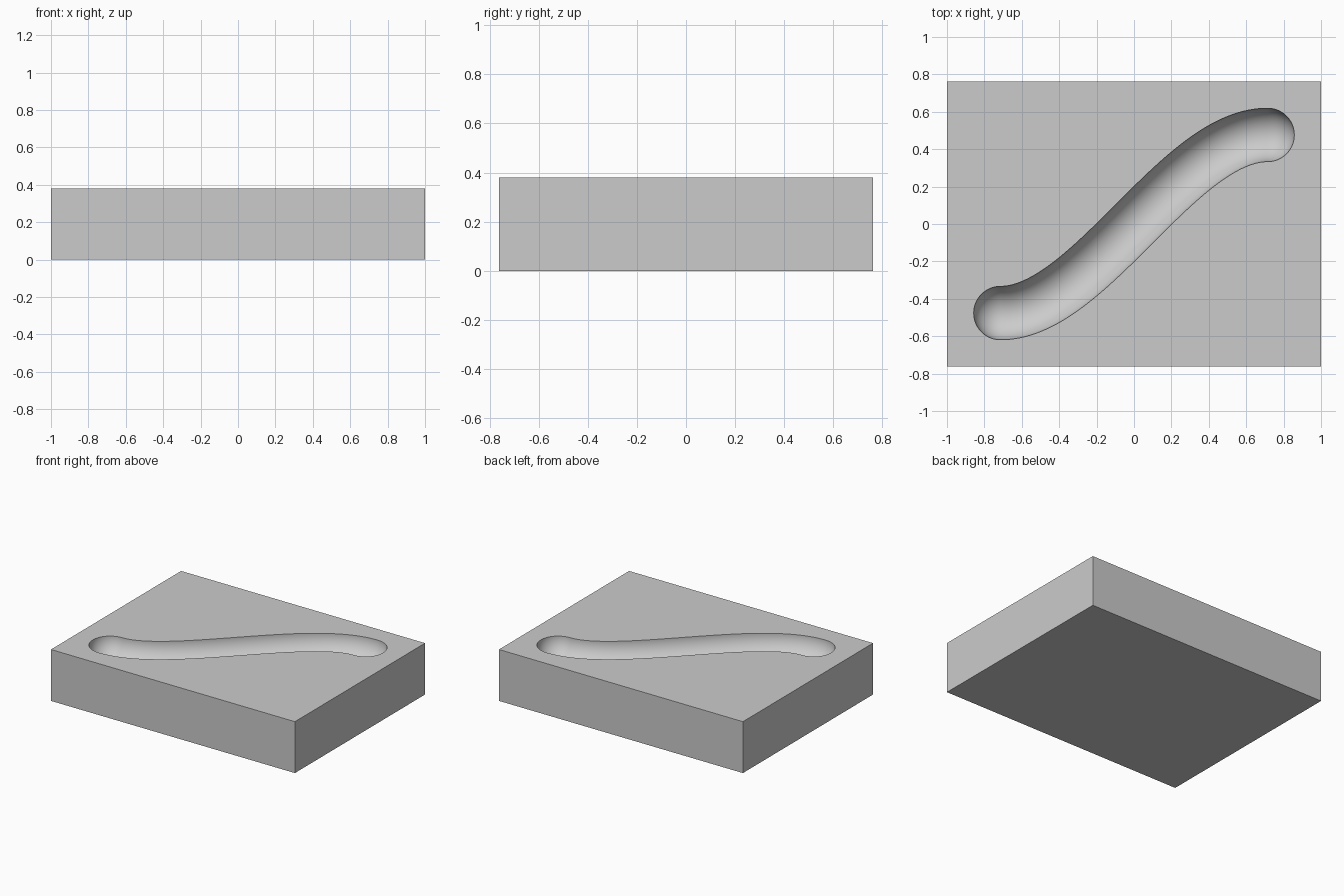
import bpy
import bmesh
from math import sin, cos, pi
from mathutils import Vector

if "Cube" in bpy.data.objects:
    bpy.data.objects.remove(bpy.data.objects["Cube"], do_unlink=True)

UNIT = 2 / 21
LENGTH, WIDTH, HEIGHT = 21 * UNIT, 16 * UNIT, 4 * UNIT
RADIUS = 1.5 * UNIT
END = Vector((7.5 * UNIT, 5 * UNIT, HEIGHT))
SIDES, STEPS, CAP_STEPS = 64, 72, 16
UP = Vector((0, 0, 1))

grey = bpy.data.materials.new("light_grey")
grey.use_nodes = True
grey.diffuse_color = (0.6, 0.6, 0.6, 1)
grey.node_tree.nodes["Principled BSDF"].inputs["Base Color"].default_value = (0.6, 0.6, 0.6, 1)


def add_object(name, bm):
    bmesh.ops.recalc_face_normals(bm, faces=bm.faces)
    mesh = bpy.data.meshes.new(name)
    bm.to_mesh(mesh)
    bm.free()
    mesh.materials.append(grey)
    obj = bpy.data.objects.new(name, mesh)
    bpy.context.collection.objects.link(obj)
    return obj


# Rectangular block
bm = bmesh.new()
bmesh.ops.create_cube(bm, size=1)
bmesh.ops.scale(bm, vec=(LENGTH, WIDTH, HEIGHT), verts=bm.verts)
bmesh.ops.translate(bm, vec=(0, 0, HEIGHT / 2), verts=bm.verts)
block = add_object("grooved_block", bm)

# S-shaped path as rings: (centre, tangent, radius), level at both ends
rings = []
for i in range(1, CAP_STEPS + 1):
    a = pi / 2 * (1 - i / (CAP_STEPS + 1))
    centre = Vector((-END.x - RADIUS * sin(a), -END.y, HEIGHT))
    rings.append((centre, Vector((1, 0, 0)), RADIUS * cos(a)))
for i in range(STEPS + 1):
    u = 2 * i / STEPS - 1
    centre = Vector((END.x * u, END.y * (3 * u - u ** 3) / 2, HEIGHT))
    tangent = Vector((END.x, END.y * 1.5 * (1 - u * u), 0)).normalized()
    rings.append((centre, tangent, RADIUS))
for centre, tangent, radius in reversed(rings[:CAP_STEPS]):
    rings.append((Vector((-centre.x, -centre.y, HEIGHT)), tangent, radius))

# Round-ended cutter swept along the path
bm = bmesh.new()
loops = []
for centre, tangent, radius in rings:
    side = UP.cross(tangent)
    angles = [2 * pi * (k + 0.5) / SIDES for k in range(SIDES)]
    loops.append([bm.verts.new(centre + radius * (side * cos(a) + UP * sin(a))) for a in angles])
for a, b in zip(loops, loops[1:]):
    for k in range(SIDES):
        n = (k + 1) % SIDES
        bm.faces.new((a[k], a[n], b[n], b[k]))
for loop, sign in ((loops[0], -1), (loops[-1], 1)):
    tip = bm.verts.new((sign * (END.x + RADIUS), sign * END.y, HEIGHT))
    for k in range(SIDES):
        bm.faces.new((loop[k], loop[(k + 1) % SIDES], tip))
cutter = add_object("groove_cutter", bm)
cutter.hide_render = True

# Cut the groove, then keep its rim and the block edges sharp
cut = block.modifiers.new("groove", "BOOLEAN")
cut.operation = "DIFFERENCE"
cut.solver = "EXACT"
cut.object = cutter
bpy.ops.object.select_all(action="DESELECT")
block.select_set(True)
bpy.context.view_layer.objects.active = block
bpy.ops.object.modifier_apply(modifier=cut.name)
bpy.data.objects.remove(cutter, do_unlink=True)
bpy.ops.object.shade_smooth_by_angle(angle=pi / 6)
